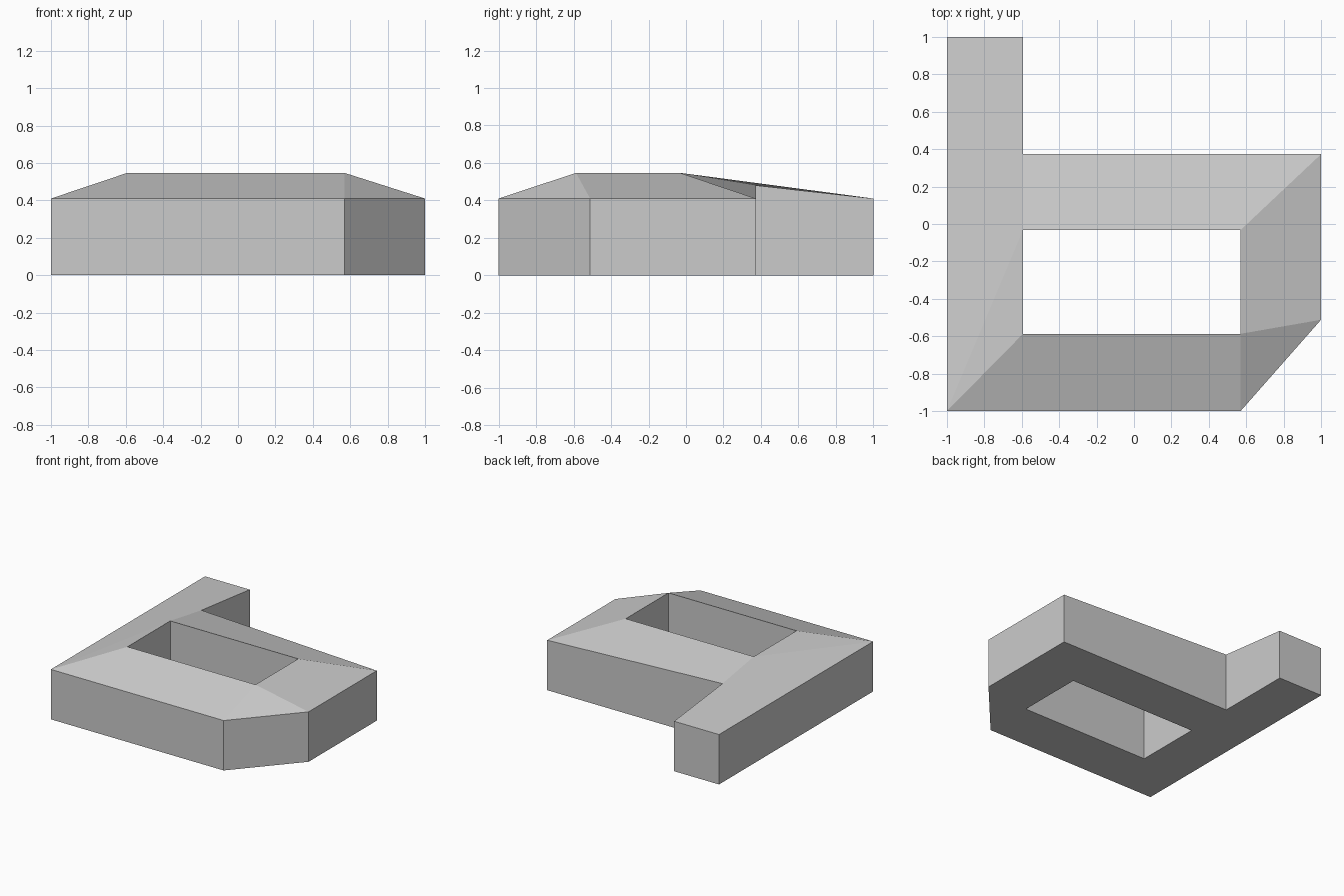
import bpy
import bmesh

cube = bpy.data.objects.get("Cube")
if cube:
    bpy.data.objects.remove(cube, do_unlink=True)

# Single plaster grey
grey = bpy.data.materials.new("plaster_grey")
grey.use_nodes = True
colour = (0.6, 0.6, 0.6, 1)
grey.diffuse_color = colour
grey.node_tree.nodes["Principled BSDF"].inputs["Base Color"].default_value = colour

# Roof plan: eaves around the outside, ridge around the courtyard
EAVE, VALLEY, RIDGE = 0.41, 0.48, 0.547
LEFT, RIGHT, FRONT, BACK = -0.593, 0.57, -0.587, -0.032
WING = 0.373
corners = {
    "front_right": (-1, -1, EAVE),
    "front_left": (RIGHT, -1, EAVE),
    "chamfer": (1, -0.512, EAVE),
    "back_left": (1, WING, EAVE),
    "valley": (LEFT, WING, VALLEY),
    "wing_inner": (LEFT, 1, EAVE),
    "wing_outer": (-1, 1, EAVE),
    "yard_fr": (LEFT, FRONT, RIDGE),
    "yard_fl": (RIGHT, FRONT, RIDGE),
    "yard_bl": (RIGHT, BACK, RIDGE),
    "yard_br": (LEFT, BACK, RIDGE),
}
slopes = [
    "front_right front_left yard_fl yard_fr",
    "front_left chamfer yard_fl",
    "chamfer back_left yard_bl yard_fl",
    "back_left valley yard_br yard_bl",
    "front_right yard_fr yard_br",
    "front_right yard_br valley wing_inner wing_outer",
]

bm = bmesh.new()
verts = {name: bm.verts.new(co) for name, co in corners.items()}
roof = [bm.faces.new([verts[n] for n in slope.split()]) for slope in slopes]

# Extrude the roof down to the ground for the outer and courtyard walls
result = bmesh.ops.extrude_face_region(bm, geom=roof, use_keep_orig=True)
for item in result["geom"]:
    if isinstance(item, bmesh.types.BMVert):
        item.co.z = 0
bmesh.ops.recalc_face_normals(bm, faces=bm.faces)

mesh = bpy.data.meshes.new("courtyard_building")
bm.to_mesh(mesh)
bm.free()
mesh.materials.append(grey)
building = bpy.data.objects.new("courtyard_building", mesh)
bpy.context.collection.objects.link(building)
